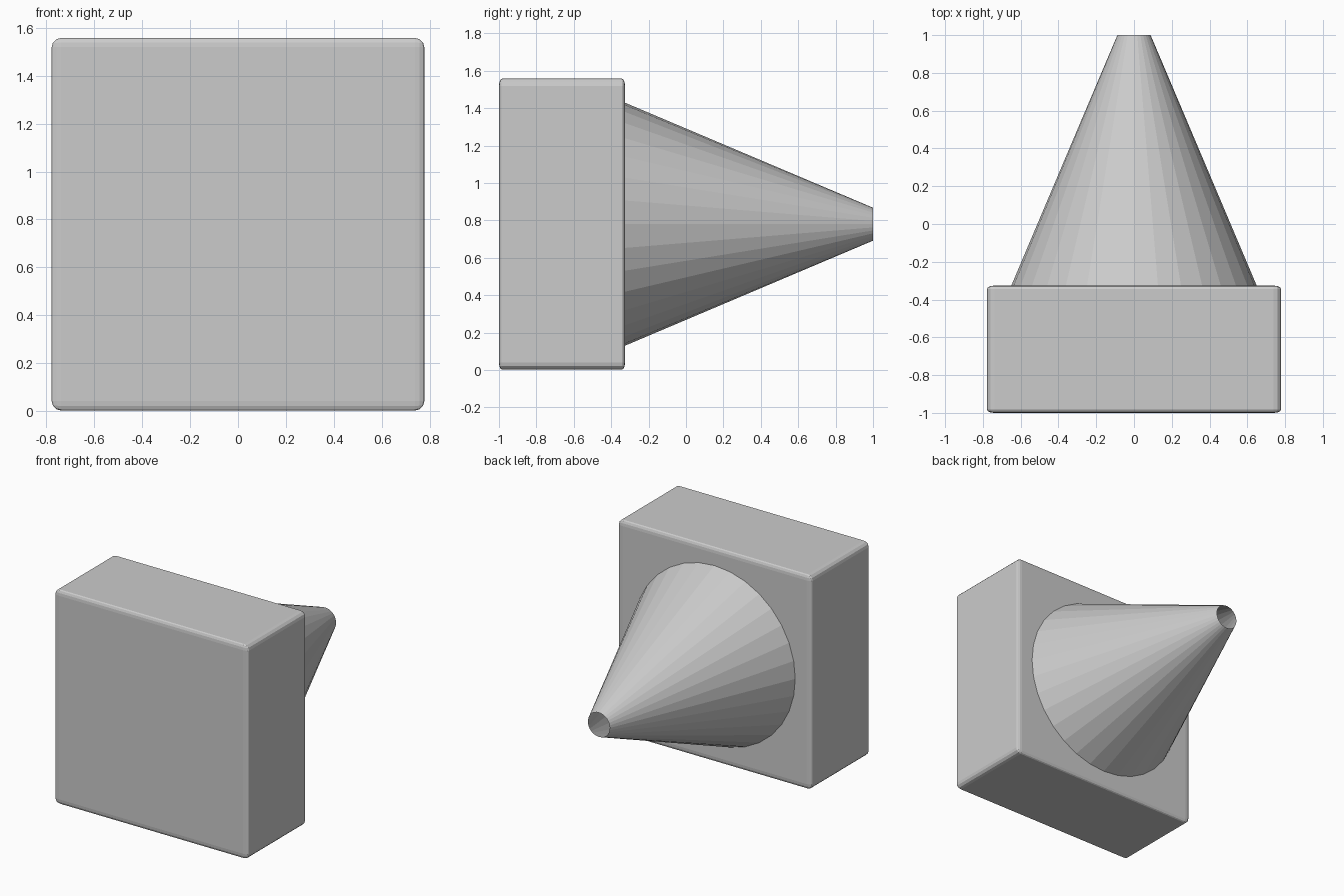
import bpy, bmesh
from math import radians

if "Cube" in bpy.data.objects:
    bpy.data.objects.remove(bpy.data.objects["Cube"])

# Rounded housing block (bevel applied before the squash, so it is shallower in depth)
bpy.ops.mesh.primitive_cube_add(size=2, location=(0, -0.663, 0.78))
housing = bpy.context.object
housing.name = "housing"
housing.scale = (0.778, 0.337, 0.778)
bevel = housing.modifiers.new("rounded_edges", 'BEVEL')
bevel.width = 0.05
bevel.segments = 3

# Hollow tapered horn, 32 flat sides, open at the narrow end
y0, y1 = -0.327, 1.0
bm = bmesh.new()
bmesh.ops.create_cone(bm, cap_ends=False, segments=32,
                      radius1=0.65, radius2=0.088, depth=y1 - y0)
bmesh.ops.recalc_face_normals(bm, faces=bm.faces)
mesh = bpy.data.meshes.new("horn")
bm.to_mesh(mesh)
bm.free()
horn = bpy.data.objects.new("horn", mesh)
bpy.context.collection.objects.link(horn)
horn.location = (0, (y0 + y1) / 2, 0.78)
horn.rotation_euler = (radians(-90), 0, 0)
